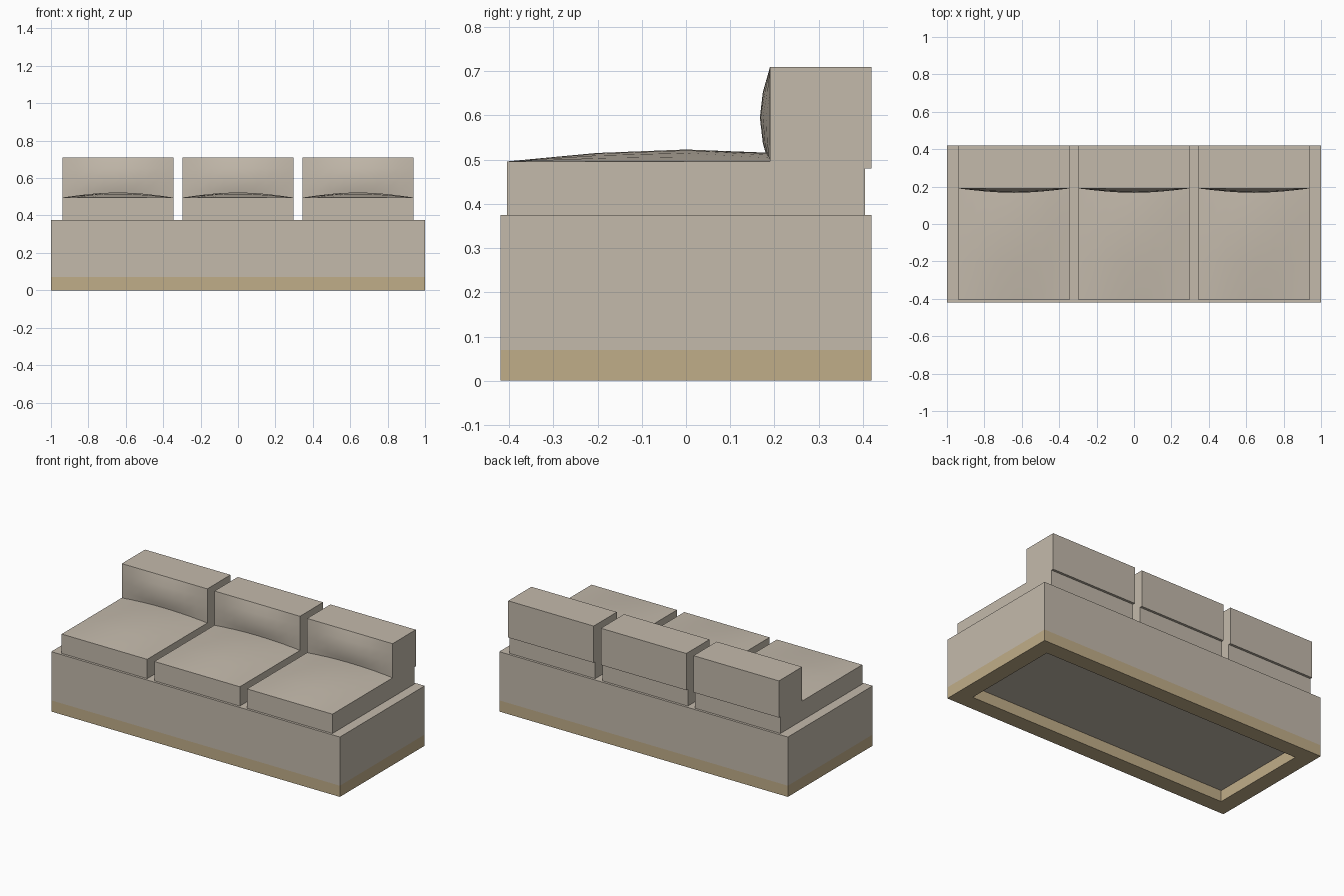
import bpy, bmesh
from math import cos, pi, radians

if "Cube" in bpy.data.objects:
    bpy.data.objects.remove(bpy.data.objects["Cube"])


def material(name, rgb):
    m = bpy.data.materials.new(name)
    m.diffuse_color = (*rgb, 1)
    m.use_nodes = True
    m.node_tree.nodes["Principled BSDF"].inputs["Base Color"].default_value = m.diffuse_color
    return m


fabric = material("fabric", (0.55, 0.49, 0.41))
wood = material("wood", (0.53, 0.42, 0.25))


def finish(bm, name, mat, smooth=False):
    bmesh.ops.recalc_face_normals(bm, faces=bm.faces)
    me = bpy.data.meshes.new(name)
    bm.to_mesh(me)
    bm.free()
    ob = bpy.data.objects.new(name, me)
    bpy.context.collection.objects.link(ob)
    me.materials.append(mat)
    if smooth:
        bpy.ops.object.select_all(action='DESELECT')
        ob.select_set(True)
        bpy.context.view_layer.objects.active = ob
        bpy.ops.object.shade_smooth_by_angle(angle=radians(30))
    return ob


def cube(lo, hi):
    bm = bmesh.new()
    bmesh.ops.create_cube(bm, size=1)
    for v in bm.verts:
        v.co = [(a + b) / 2 + c * (b - a) for a, b, c in zip(lo, hi, v.co)]
    return bm


def cushion(name, lo, hi, axis, side, bulge, nu=8, nv=4):
    """Box whose face on the given axis and side swells into a pillow."""
    bm = cube(lo, hi)
    other = 3 - axis
    face_at = hi[axis] if side > 0 else lo[axis]
    face = next(f for f in bm.faces
                if all(abs(v.co[axis] - face_at) < 1e-5 for v in f.verts))
    corners = list(face.verts)
    bm.faces.remove(face)
    grid = []
    for j in range(nv + 1):
        row = []
        for i in range(nu + 1):
            u, v = i / nu - 0.5, j / nv - 0.5
            p = [0, 0, 0]
            p[0] = (lo[0] + hi[0]) / 2 + u * (hi[0] - lo[0])
            p[other] = (lo[other] + hi[other]) / 2 + v * (hi[other] - lo[other])
            p[axis] = face_at + side * bulge * cos(pi * u) * cos(pi * v)
            row.append(bm.verts.new(p))
        grid.append(row)
    for j in range(nv):
        for i in range(nu):
            bm.faces.new((grid[j][i], grid[j][i + 1],
                          grid[j + 1][i + 1], grid[j + 1][i]))
    bmesh.ops.remove_doubles(bm, verts=bm.verts, dist=1e-5)
    return finish(bm, name, fabric, True)


# Upholstered base block
finish(cube((-1, -0.42, 0.07), (1, 0.42, 0.375)), "base", fabric)

# Hollow wooden plinth frame
bm = bmesh.new()
rings = [[bm.verts.new((sx * x, sy * y, z))
          for sx, sy in ((-1, -1), (1, -1), (1, 1), (-1, 1))]
         for x, y, z in ((1, 0.42, 0), (1, 0.42, 0.07),
                         (0.9, 0.32, 0.07), (0.9, 0.32, 0))]
for r in range(4):
    a, b = rings[r], rings[(r + 1) % 4]
    for i in range(4):
        k = (i + 1) % 4
        bm.faces.new((a[i], a[k], b[k], b[i]))
finish(bm, "plinth_frame", wood)

# Three seat cushions with matching back cushions
for x, label in ((-0.642, "left"), (0, "middle"), (0.642, "right")):
    l, r = x - 0.296, x + 0.296
    cushion("seat_cushion_" + label, (l, -0.405, 0.375), (r, 0.405, 0.496), 2, 1, 0.027)
    cushion("back_cushion_" + label, (l, 0.19, 0.48), (r, 0.42, 0.71), 1, -1, 0.023)
